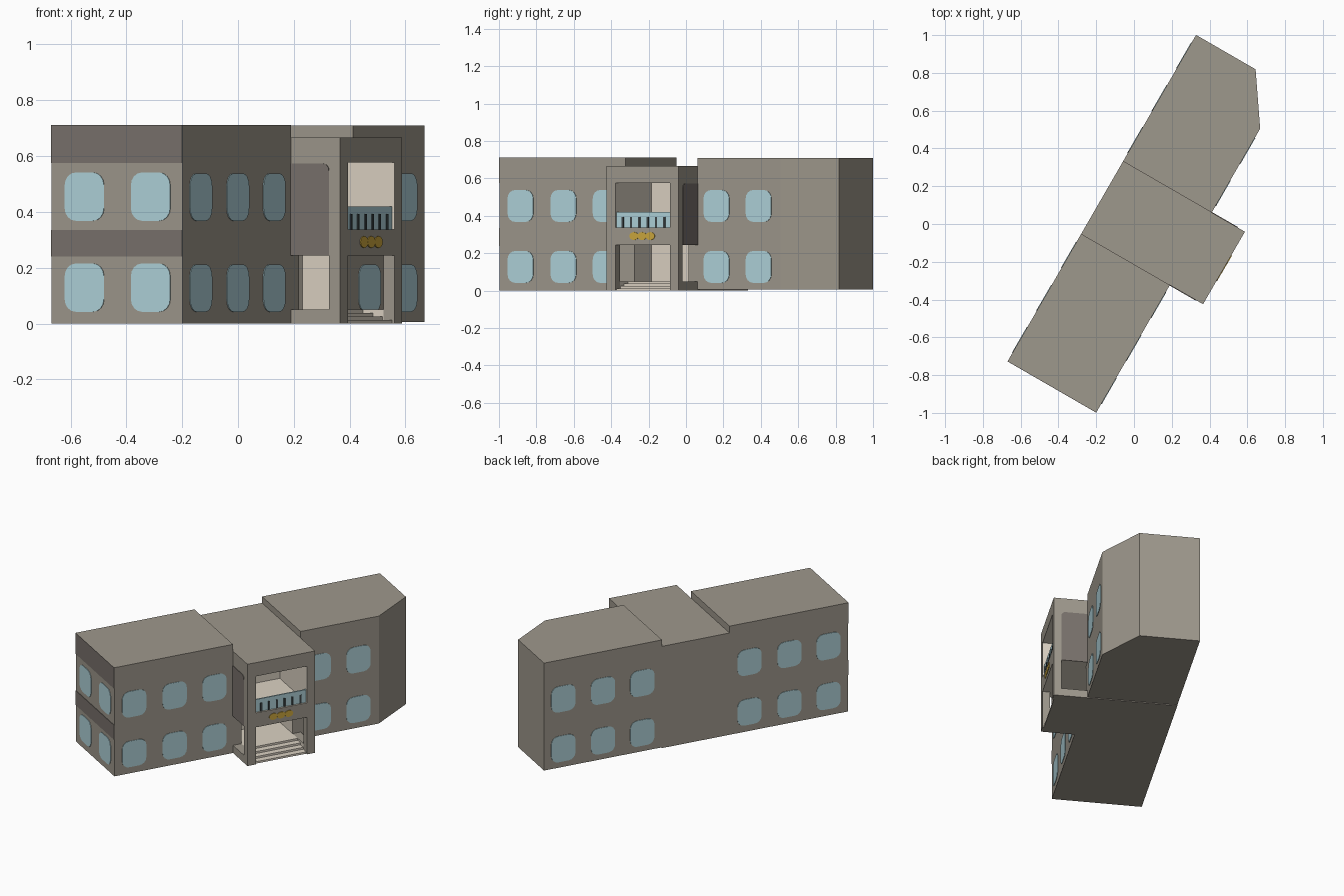
import bpy, bmesh, math
from mathutils import Vector

if "Cube" in bpy.data.objects:
    bpy.data.objects.remove(bpy.data.objects["Cube"], do_unlink=True)


def make_mat(name, rgb):
    lin = [((c / 255 + 0.055) / 1.055) ** 2.4 for c in rgb] + [1]
    m = bpy.data.materials.new(name)
    m.use_nodes = True
    m.diffuse_color = lin
    m.node_tree.nodes["Principled BSDF"].inputs["Base Color"].default_value = lin
    return m


WALL = make_mat("stone wall", (158, 152, 140))
BAND = make_mat("dark brown cladding", (121, 114, 108))
CREAM = make_mat("cream interior", (219, 210, 195))
GLASS = make_mat("pale blue glass", (176, 211, 218))
GOLD = make_mat("gold", (205, 168, 62))
BAR = make_mat("dark bars", (62, 70, 72))

# Building frame: u runs along the length, v from back to entrance side
ANGLE = math.radians(60)
U = Vector((math.cos(ANGLE), math.sin(ANGLE), 0))
V = Vector((math.sin(ANGLE), -math.cos(ANGLE), 0))
ORIGIN = Vector((-0.668, -0.725, 0))
LENGTH, DEPTH, PORCH = 1.993, 0.542, 0.745
C0, C1 = 0.777, 1.22            # entrance block ends
IN0, IN1 = 0.833, 1.167         # entrance opening
BACK = 0.36                     # inner back wall


def place(p):
    return ORIGIN + U * p[0] + V * p[1] + Vector((0, 0, p[2]))


def prism(bm, pts, push):
    """Extrude a flat outline (building coordinates) by a vector."""
    a = [bm.verts.new(p) for p in pts]
    b = [bm.verts.new(Vector(p) + Vector(push)) for p in pts]
    bm.faces.new(a)
    bm.faces.new(b[::-1])
    n = len(pts)
    for i in range(n):
        bm.faces.new((a[i], b[i], b[(i + 1) % n], a[(i + 1) % n]))


def box(bm, u0, u1, v0, v1, z0, z1):
    prism(bm, [(u0, v0, z0), (u1, v0, z0), (u1, v1, z0), (u0, v1, z0)], (0, 0, z1 - z0))


def finish(bm, name, mats, rule=None):
    if rule:
        for f in bm.faces:
            f.material_index = rule(f.calc_center_median())
    for v in bm.verts:
        v.co = place(v.co)
    bmesh.ops.recalc_face_normals(bm, faces=bm.faces)
    me = bpy.data.meshes.new(name)
    bm.to_mesh(me)
    bm.free()
    for m in mats:
        me.materials.append(m)
    ob = bpy.data.objects.new(name, me)
    bpy.context.collection.objects.link(ob)
    return ob


def rounded(a0, a1, z0, z1, r=0.045, steps=4):
    """Rounded rectangle outline as (along, height) pairs."""
    out = []
    corners = ((a1 - r, z1 - r), (a0 + r, z1 - r), (a0 + r, z0 + r), (a1 - r, z0 + r))
    for k, (ca, cz) in enumerate(corners):
        for i in range(steps + 1):
            t = math.pi / 2 * (k + i / steps)
            out.append((ca + r * math.cos(t), cz + r * math.sin(t)))
    return out


def plate_v(bm, outline, v, t):
    prism(bm, [(a, v, z) for a, z in outline], (0, t, 0))


def plate_u(bm, outline, u, t):
    prism(bm, [(u, a, z) for a, z in outline], (t, 0, 0))


# Two wings
bm = bmesh.new()
box(bm, 0, C0, 0, DEPTH, 0, 0.712)
finish(bm, "left_wing", [WALL])

bm = bmesh.new()
plan = [(C1, 0), (LENGTH, 0), (LENGTH, 0.364), (1.733, DEPTH), (C1, DEPTH)]
prism(bm, [(u, v, 0.005) for u, v in plan], (0, 0, 0.704))
finish(bm, "right_wing", [WALL])

# Entrance block: core, roof, balcony floor, walls, pillars and steps
bm = bmesh.new()
box(bm, C0, C1, 0, BACK, 0, 0.667)
box(bm, C0, C1, BACK, PORCH, 0.577, 0.667)
box(bm, C0, C1, BACK, PORCH, 0.243, 0.337)
for u0, u1 in ((C0, IN0), (IN1, C1)):
    box(bm, u0, u1, BACK, PORCH, 0.337, 0.577)
    box(bm, u0, u1, BACK, DEPTH, 0, 0.243)
    box(bm, u0, u1, 0.7, PORCH, 0, 0.243)
    box(bm, u0, u1, DEPTH, 0.7, 0, 0.05)
for i in range(4):
    box(bm, IN0, IN1, BACK, 0.735 - 0.04 * i, 0, 0.0125 * (i + 1))


def inside(c):
    hit = IN0 - 0.005 < c.x < IN1 + 0.005 and BACK - 0.005 < c.y < 0.74
    if c.y > 0.71 and not IN0 + 0.01 < c.x < IN1 - 0.01:
        hit = False
    return int(hit and 0.001 < c.z < 0.6)


finish(bm, "entrance_block", [WALL, CREAM], inside)

# Cream lining on the back wall of porch and balcony
bm = bmesh.new()
for z0, z1 in ((0.05, 0.243), (0.337, 0.577)):
    box(bm, IN0, IN1, BACK, BACK + 0.004, z0, z1)
finish(bm, "inner_back_wall", [CREAM])

# Dark cladding: end wall bands and entrance flanks
bm = bmesh.new()
for z0, z1 in ((0.24, 0.335), (0.575, 0.712)):
    box(bm, -0.003, 0, 0, DEPTH, z0, z1)
finish(bm, "end_wall_bands", [BAND])

bm = bmesh.new()
for u, t in ((C0, -0.003), (C1, 0.003)):
    plate_u(bm, [(0.5, 0.243), (0.7, 0.243)] + rounded(0.5, 0.7, 0.243, 0.573, 0.025)[:10], u, t)
finish(bm, "flank_cladding", [BAND])

# Windows in two rows
ROWS = ((0.042, 0.212), (0.368, 0.538))
W = 0.158
bm = bmesh.new()
for z0, z1 in ROWS:
    for u in (0.05, 0.315, 0.576, 1.26, 1.52):
        plate_v(bm, rounded(u, u + W, z0, z1), DEPTH, 0.003)
    for u in (0.05, 0.306, 0.568, 1.27, 1.528, 1.788):
        plate_v(bm, rounded(u, u + W, z0, z1), 0, -0.003)
    for v in (0.056, 0.33):
        plate_u(bm, rounded(v, v + W + 0.004, z0, z1 + 0.003), 0, -0.003)
finish(bm, "windows", [GLASS])

# Balcony railing with thin bars
bm = bmesh.new()
box(bm, IN0, IN1, 0.726, 0.735, 0.337, 0.42)
finish(bm, "balcony_railing", [GLASS])
bm = bmesh.new()
for i in range(6):
    u = IN0 + (IN1 - IN0) * (i + 0.75) / 6.5
    box(bm, u - 0.006, u + 0.006, 0.735, 0.738, 0.337, 0.393)
finish(bm, "railing_bars", [BAR])

# Gold ornament over the porch
bm = bmesh.new()
for i, u in enumerate((0.947, 0.9975, 1.048)):
    oval = [(u + 0.028 * math.cos(math.tau * k / 16),
             0.292 + 0.021 * math.sin(math.tau * k / 16)) for k in range(16)]
    plate_v(bm, oval, PORCH, 0.003 + 0.0005 * i)
finish(bm, "gold_ornament", [GOLD])
